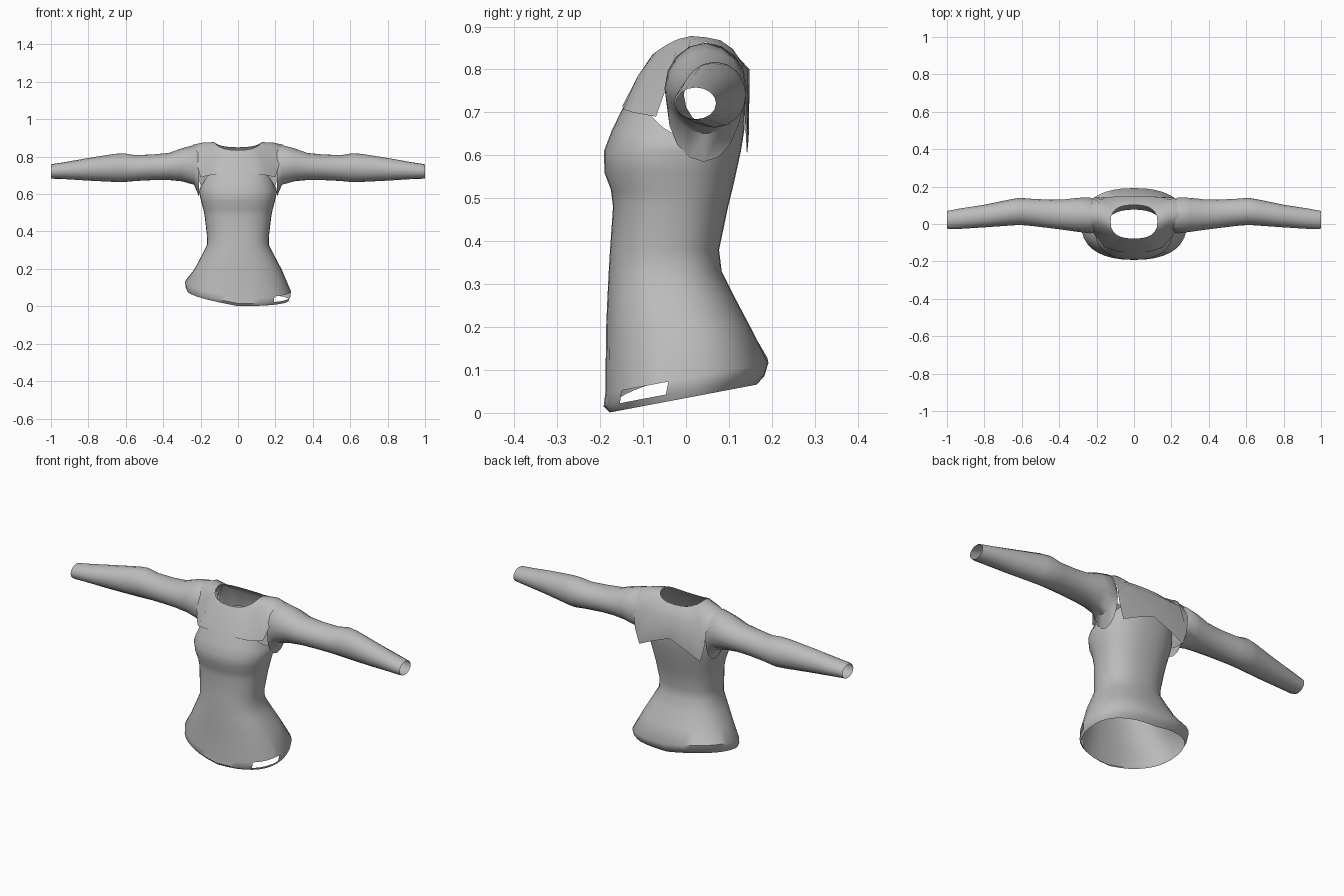
import bpy, math

if "Cube" in bpy.data.objects:
    bpy.data.objects.remove(bpy.data.objects["Cube"])

cloth = bpy.data.materials.new("grey cloth")
cloth.diffuse_color = (0.5, 0.5, 0.5, 1)
cloth.use_nodes = True
cloth.node_tree.nodes["Principled BSDF"].inputs["Base Color"].default_value = cloth.diffuse_color


def make(name, verts, faces):
    me = bpy.data.meshes.new(name)
    me.from_pydata(verts, [], faces)
    me.materials.append(cloth)
    ob = bpy.data.objects.new(name, me)
    bpy.context.collection.objects.link(ob)
    bpy.context.view_layer.objects.active = ob
    ob.select_set(True)
    bpy.ops.object.shade_smooth_by_angle(angle=math.radians(50))
    ob.select_set(False)
    return ob


def loft(name, rings, keep=lambda row, mid: True, flip=False):
    """Skin closed rings of equal size into an open tube."""
    n = len(rings[0])
    verts = [p for r in rings for p in r]
    faces = []
    for i in range(len(rings) - 1):
        for j in range(n):
            k = (j + 1) % n
            f = [i*n + j, i*n + k, (i+1)*n + k, (i+1)*n + j]
            mid = [sum(verts[v][a] for v in f) / 4 for a in range(3)]
            if keep(i, mid):
                faces.append(f[::-1] if flip else f)
    return make(name, verts, faces)


def power(v, e):
    return math.copysign(abs(v) ** e, v)


# Torso: slanted hem, flared hips, waist, bust, cut away under the arms
SEG = 36
# height (negative = above the hem), half width, front y, back y, side drop
rows = [(-0.001, .272, -.178, .165, 0), (-0.018, .28, -.192, .183, 0),
        (-0.047, .283, -.188, .192, 0), (.20, .232, -.186, .15, 0),
        (.27, .195, -.183, .113, 0), (.33, .165, -.18, .083, 0),
        (.38, .166, -.177, .077, 0), (.48, .178, -.17, .098, 0),
        (.52, .186, -.175, .108, 0), (.56, .197, -.19, .117, 0),
        (.61, .208, -.191, .128, 0), (.66, .205, -.172, .136, .03),
        (.735, .195, -.135, .138, .09)]
rings = []
for z, w, yf, yb, drop in rows:
    ring = []
    for j in range(SEG):
        a = math.tau * j / SEG
        s, c = math.sin(a), math.cos(a)
        x = w * power(s, .85)
        y = (yf + yb) / 2 - (yb - yf) / 2 * power(c, .85)
        h = z - drop * s ** 4
        if z < 0:
            h = -z + .07 * (y + .178) / .37 + .05 * min(1, max(0, -x / .27))
        ring.append((x, y, h))
    rings.append(ring)
# gap left in the hem on one side
loft("torso", rings, lambda i, m: not (i == 1 and m[0] > .15 and -.16 < m[1] < -.03))

# Sleeves: x, front y, back y, bottom z, top z
stations = [(.208, -.045, .128, .585, .855), (.235, -.05, .142, .65, .862),
            (.30, -.042, .14, .668, .845), (.37, -.032, .132, .675, .82),
            (.45, -.022, .13, .675, .812), (.55, -.01, .135, .67, .808),
            (.61, -.005, .14, .664, .818), (.66, -.008, .132, .665, .815),
            (.80, -.018, .103, .672, .793), (.93, -.026, .083, .68, .77),
            (.985, -.028, .072, .682, .762), (1.0, -.024, .07, .684, .758)]
for side, label in ((1, "right"), (-1, "left")):
    rings = []
    for x, y0, y1, z0, z1 in stations:
        rings.append([(side * x,
                       (y0 + y1) / 2 + (y1 - y0) / 2 * math.cos(math.tau * j / 16),
                       (z0 + z1) / 2 + (z1 - z0) / 2 * math.sin(math.tau * j / 16))
                      for j in range(16)])
    loft(label + "_sleeve", rings, flip=side < 0)

# Yoke: from the neckline over the shoulders to chest, armholes and back
neck = []
for i in range(13):
    a = math.pi * i / 12
    z = .878 - (.043 if i < 6 else .028) * abs(math.cos(a)) ** 1.3
    neck.append((.125 * power(math.sin(a), .8), .012 - .09 * power(math.cos(a), .8), z))
middle = [(0, -.117, .775), (.07, -.112, .785), (.12, -.088, .80), (.155, -.05, .825),
          (.175, -.022, .85), (.185, .01, .868), (.19, .045, .875), (.185, .08, .868),
          (.18, .11, .847), (.175, .13, .815), (.15, .143, .80), (.08, .148, .80),
          (0, .148, .80)]
outer = [(0, -.148, .715), (.09, -.146, .708), (.155, -.125, .70), (.2, -.07, .69),
         (.22, -.045, .76), (.235, .0, .838), (.24, .045, .864), (.235, .1, .838),
         (.22, .138, .77), (.21, .143, .68), (.185, .142, .60), (.1, .146, .64),
         (0, .147, .68)]


def mirrored(half):
    return half + [(-x, y, z) for x, y, z in half[-2:0:-1]]


loft("shoulder_yoke", [mirrored(outer), mirrored(middle), mirrored(neck)])
